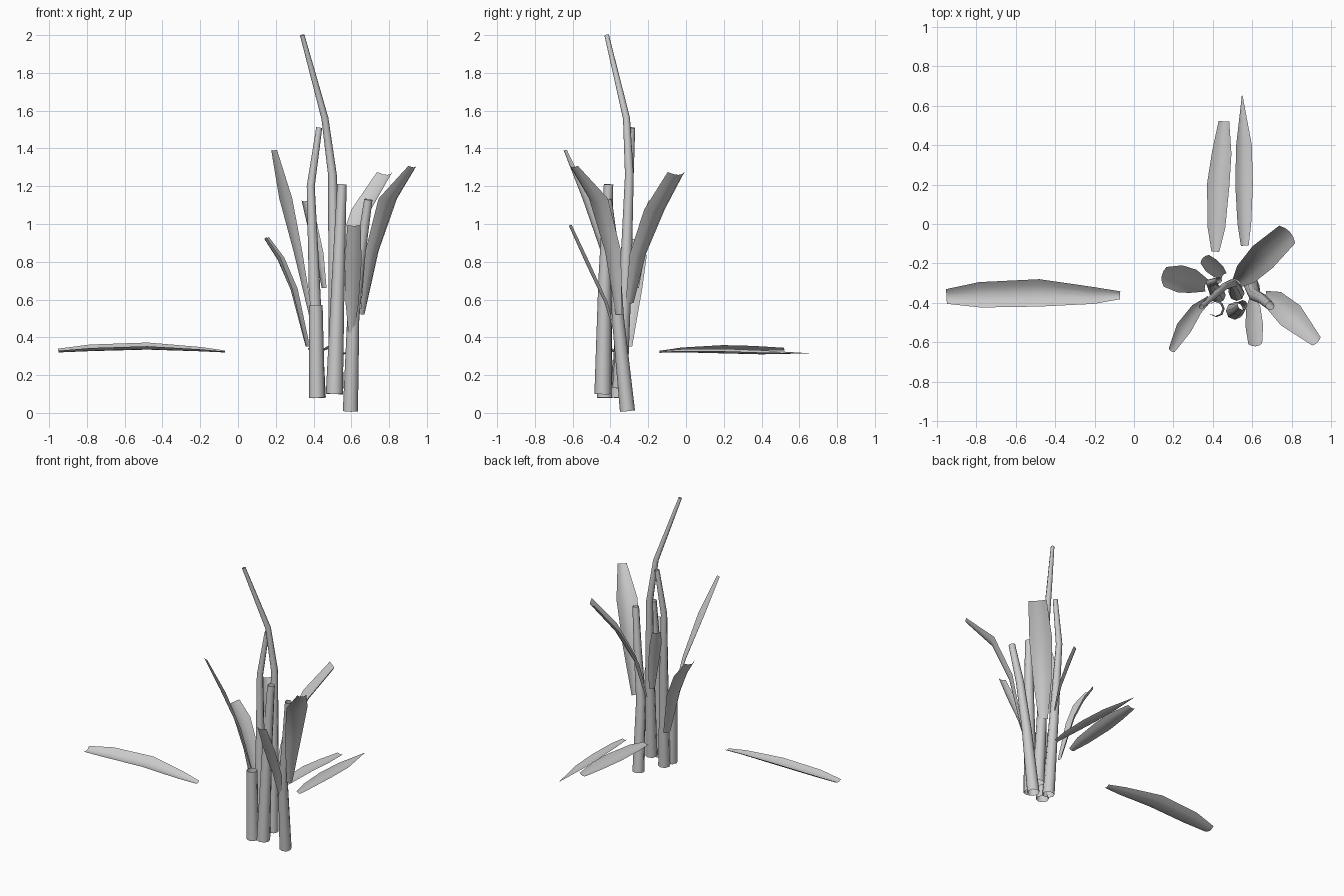
import bpy
import bmesh
from math import cos, sin, tau, radians
from mathutils import Vector, Matrix

cube = bpy.data.objects.get("Cube")
if cube:
    bpy.data.objects.remove(cube, do_unlink=True)

# One plain grey for the whole plant
grey = bpy.data.materials.new("plain_grey")
grey.use_nodes = True
grey.diffuse_color = (0.6, 0.6, 0.6, 1)
grey.node_tree.nodes["Principled BSDF"].inputs["Base Color"].default_value = grey.diffuse_color


def loft(name, rings, closed):
    """Skin a row of equal rings into a smooth open surface."""
    bm = bmesh.new()
    rows = [[bm.verts.new(p) for p in ring] for ring in rings]
    count = len(rows[0])
    for low, high in zip(rows, rows[1:]):
        for i in range(count if closed else count - 1):
            j = (i + 1) % count
            bm.faces.new((low[i], low[j], high[j], high[i]))
    mesh = bpy.data.meshes.new(name)
    bm.to_mesh(mesh)
    bm.free()
    mesh.materials.append(grey)
    obj = bpy.data.objects.new(name, mesh)
    bpy.context.collection.objects.link(obj)
    bpy.ops.object.select_all(action="DESELECT")
    obj.select_set(True)
    bpy.context.view_layer.objects.active = obj
    bpy.ops.object.shade_smooth_by_angle(angle=radians(50))


def tangents(path):
    last = len(path) - 1
    return [(path[min(i + 1, last)] - path[max(i - 1, 0)]).normalized()
            for i in range(last + 1)]


def stalk(name, base_radius, top_radius, *points, sides=8):
    """Open tapering tube along a bent path."""
    path = [Vector(p) for p in points]
    rise = path[-1].z - path[0].z
    rings = []
    for p, t in zip(path, tangents(path)):
        radius = base_radius + (top_radius - base_radius) * (p.z - path[0].z) / rise
        u = t.cross(Vector((0, 1, 0))).normalized()
        v = t.cross(u)
        rings.append([p + radius * (u * cos(tau * i / sides) + v * sin(tau * i / sides))
                      for i in range(sides)])
    loft(name, rings, True)


def leaf(name, widths, *points, roll=0):
    """Trough-shaped blade, hollow on its upper side."""
    path = [Vector(p) for p in points]
    rings = []
    for p, t, w in zip(path, tangents(path), widths):
        side = t.cross(Vector((0, 0, 1))).normalized()
        side = Matrix.Rotation(radians(roll), 3, t) @ side
        up = side.cross(t)
        rings.append([p + w / 2 * (side * s + up * 0.4 * s * s)
                      for s in (-1, -0.5, 0, 0.5, 1)])
    loft(name, rings, False)


# Standing stalks
stalk("tall_stalk", 0.04, 0.012, (0.52, -0.35, 0.13), (0.51, -0.32, 0.7),
      (0.5, -0.3, 1.26), (0.46, -0.315, 1.56), (0.34, -0.42, 2))
stalk("bent_stalk", 0.04, 0.016, (0.425, -0.36, 0.08), (0.4, -0.32, 0.8),
      (0.385, -0.3, 1.2), (0.43, -0.285, 1.51))
stalk("straight_stalk", 0.045, 0.025, (0.51, -0.44, 0.1), (0.53, -0.43, 0.7),
      (0.55, -0.41, 1.21))
stalk("short_stalk", 0.042, 0.036, (0.418, -0.43, 0.08), (0.412, -0.43, 0.57))
stalk("leaning_stalk", 0.04, 0.022, (0.595, -0.31, 0.01), (0.61, -0.36, 0.5),
      (0.65, -0.38, 0.85), (0.69, -0.415, 1.13))

# Leaves on the stalks
leaf("back_left_leaf", (0.06, 0.12, 0.15, 0.12), (0.53, -0.29, 0.58),
     (0.58, -0.24, 0.83), (0.67, -0.15, 1.06), (0.79, -0.04, 1.26))
leaf("front_left_leaf", (0.04, 0.11, 0.14, 0.06), (0.665, -0.36, 0.52),
     (0.725, -0.4, 0.85), (0.81, -0.48, 1.12), (0.93, -0.6, 1.3))
leaf("front_leaf", (0.03, 0.07, 0.09, 0.07), (0.6, -0.38, 0.42),
     (0.605, -0.43, 0.58), (0.61, -0.53, 0.79), (0.615, -0.62, 0.99))
leaf("front_right_leaf", (0.03, 0.06, 0.08, 0.035), (0.38, -0.38, 0.52),
     (0.31, -0.44, 0.85), (0.245, -0.54, 1.13), (0.188, -0.645, 1.39))
leaf("right_leaf", (0.06, 0.12, 0.14, 0.1), (0.36, -0.31, 0.35),
     (0.28, -0.285, 0.65), (0.21, -0.275, 0.81), (0.14, -0.265, 0.92))
leaf("small_back_leaf", (0.04, 0.07, 0.08, 0.06), (0.45, -0.26, 0.66),
     (0.42, -0.235, 0.84), (0.38, -0.2, 1), (0.35, -0.17, 1.12))

# Loose leaves lying apart
leaf("loose_right_leaf", (0.04, 0.085, 0.14, 0.13, 0.075), (-0.07, -0.36, 0.32),
     (-0.2, -0.36, 0.326), (-0.48, -0.345, 0.335), (-0.78, -0.355, 0.327),
     (-0.95, -0.365, 0.32), roll=-8)
leaf("loose_back_leaf", (0.04, 0.09, 0.115, 0.1, 0.055), (0.413, -0.14, 0.318),
     (0.42, -0.02, 0.322), (0.43, 0.2, 0.328), (0.447, 0.36, 0.328),
     (0.457, 0.52, 0.33), roll=-8)
leaf("pointed_back_leaf", (0.04, 0.07, 0.09, 0.08, 0.004), (0.56, -0.11, 0.32),
     (0.557, 0, 0.32), (0.555, 0.2, 0.315), (0.555, 0.4, 0.31),
     (0.548, 0.65, 0.315), roll=8)
